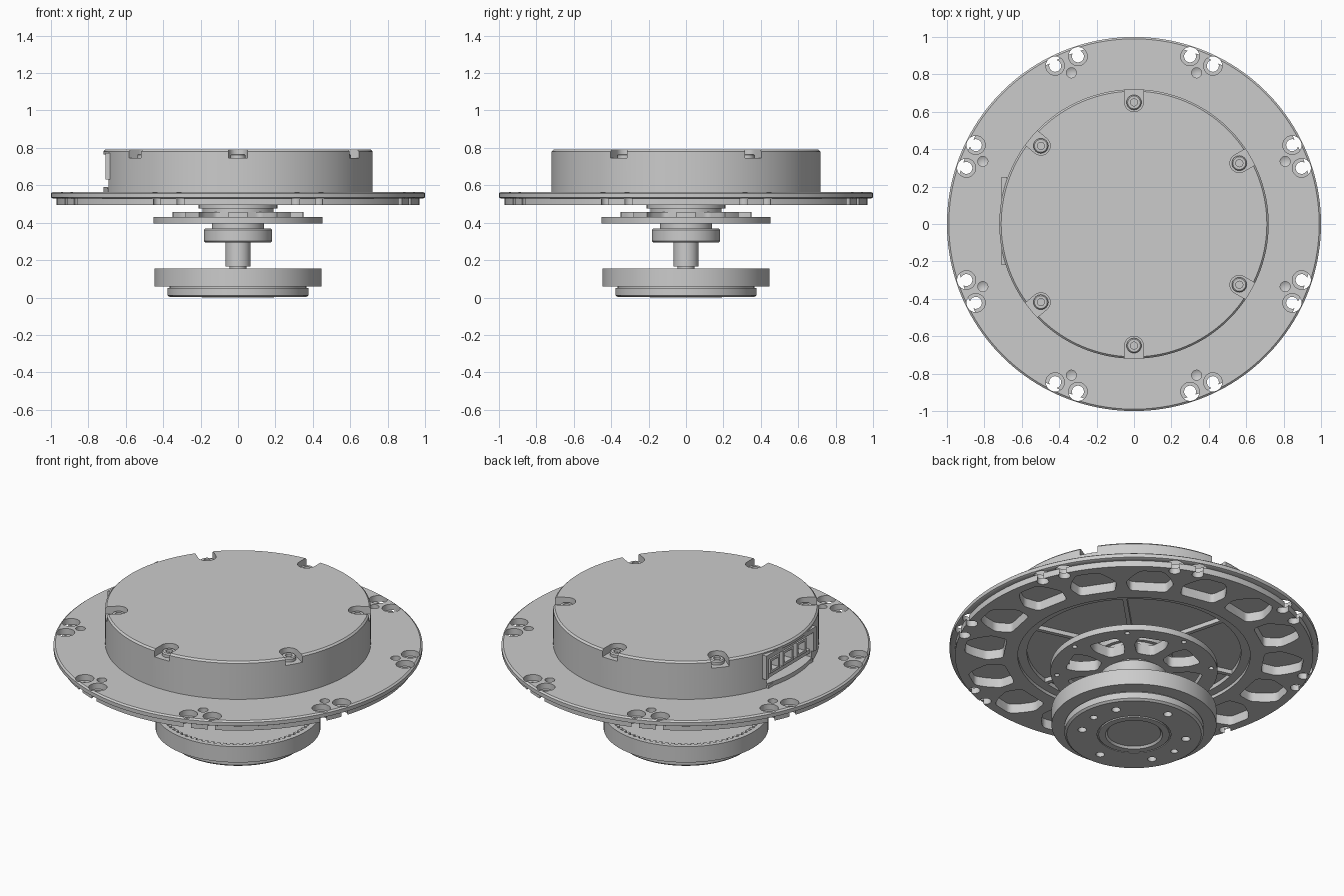
import bpy, bmesh, math
from mathutils import Matrix, Vector

cube = bpy.data.objects.get("Cube")
if cube:
    bpy.data.objects.remove(cube, do_unlink=True)

metal = bpy.data.materials.new("light_grey_metal")
metal.use_nodes = True
grey = (0.6, 0.6, 0.6, 1)
metal.diffuse_color = grey
metal.node_tree.nodes["Principled BSDF"].inputs["Base Color"].default_value = grey


# ---- helpers ----
def polar(r, deg, z=0.0):
    a = math.radians(deg)
    return Vector((r * math.cos(a), r * math.sin(a), z))


def merge(bm, part, matrix=Matrix()):
    bmesh.ops.transform(part, matrix=matrix, verts=part.verts)
    bmesh.ops.recalc_face_normals(part, faces=part.faces)
    temp = bpy.data.meshes.new("temp")
    part.to_mesh(temp)
    part.free()
    bm.from_mesh(temp)
    bpy.data.meshes.remove(temp)


def lathe(bm, profile, at=(0, 0, 0), steps=128):
    part = bmesh.new()
    vs = [part.verts.new((r, 0, z)) for r, z in profile]
    es = [part.edges.new(p) for p in zip(vs, vs[1:])]
    bmesh.ops.spin(part, geom=vs + es, cent=(0, 0, 0), axis=(0, 0, 1),
                   angle=math.tau, steps=steps)
    bmesh.ops.remove_doubles(part, verts=part.verts, dist=1e-5)
    merge(bm, part, Matrix.Translation(at))


def rod(bm, r, z0, z1, at=(0, 0, 0), steps=24):
    lathe(bm, [(0, z0), (r, z0), (r, z1), (0, z1)], at, steps)


def prism(bm, outline, z0, z1):
    part = bmesh.new()
    low = [part.verts.new((p[0], p[1], z0)) for p in outline]
    high = [part.verts.new((p[0], p[1], z1)) for p in outline]
    part.faces.new(low[::-1])
    part.faces.new(high)
    for i in range(len(low)):
        part.faces.new((low[i - 1], low[i], high[i], high[i - 1]))
    merge(bm, part)


def rounded(points, size):
    # replace each corner by a short quadratic curve
    out = []
    for i, p in enumerate(points):
        a = p + (points[i - 1] - p).normalized() * size
        b = p + (points[(i + 1) % len(points)] - p).normalized() * size
        for t in (0, .25, .5, .75, 1):
            out.append(a * (1 - t) ** 2 + p * 2 * t * (1 - t) + b * t * t)
    return out


def sector(bm, centre, corners, z0, z1, size):
    right = [polar(r, centre - half) for r, half in corners]
    left = [polar(r, centre + half) for r, half in reversed(corners)]
    prism(bm, rounded(right + left, size), z0, z1)


def box(bm, lo, hi, turn=0):
    part = bmesh.new()
    bmesh.ops.create_cube(part, size=1)
    lo, hi = Vector(lo), Vector(hi)
    merge(bm, part, Matrix.Rotation(math.radians(turn), 4, 'Z')
          @ Matrix.Translation((lo + hi) / 2) @ Matrix.Diagonal((*(hi - lo), 1)))


def add_object(bm, name):
    mesh = bpy.data.meshes.new(name)
    bm.to_mesh(mesh)
    bm.free()
    mesh.materials.append(metal)
    obj = bpy.data.objects.new(name, mesh)
    bpy.context.collection.objects.link(obj)
    return obj


def cut(obj, cutter):
    # take the first solver that leaves a whole, more detailed body
    tool = add_object(cutter, obj.name + "_cutter")
    tool.hide_render = True
    mod = obj.modifiers.new("cut", 'BOOLEAN')
    mod.operation = 'DIFFERENCE'
    mod.object = tool
    before = len(obj.data.polygons)
    for solver in ('MANIFOLD', 'EXACT', 'FLOAT'):
        mod.solver = solver
        graph = bpy.context.evaluated_depsgraph_get()
        graph.update()
        result = bpy.data.meshes.new_from_object(obj.evaluated_get(graph))
        if len(result.polygons) > before:
            obj.data = result
            break
    obj.modifiers.remove(mod)
    bpy.data.objects.remove(tool, do_unlink=True)


def finish(bm, name, *cutters):
    obj = add_object(bm, name)
    for cutter in cutters:
        cut(obj, cutter)
    bpy.ops.object.select_all(action='DESELECT')
    bpy.context.view_layer.objects.active = obj
    obj.select_set(True)
    bpy.ops.object.shade_smooth_by_angle(angle=math.radians(30))


# ---- round housing with screw slots, flat side and connector bay ----
housing, slots, flat, bay = (bmesh.new() for _ in range(4))
lathe(housing, [(0, .79), (.71, .79), (.72, .78), (.72, .56), (0, .56)], steps=160)
screw_angles = (30, 90, 140, 220, 270, 330)
for a in screw_angles:
    slot = [polar(.05, t) + Vector((.65, 0, 0)) for t in range(90, 271, 15)]
    slot += [Vector((.8, -.05, 0)), Vector((.8, .05, 0))]
    turn = Matrix.Rotation(math.radians(a), 3, 'Z')
    prism(slots, [turn @ p for p in slot], .745, .85)
box(flat, (-.8, -.4, .5), (-.688, .4, .85))
box(bay, (-.75, -.2, .59), (-.58, .22, .765))
finish(housing, "housing", slots, flat, bay)

# ---- mounting flange ----
flange, pockets, bolts = (bmesh.new() for _ in range(3))
lathe(flange, [(0, .565), (.99, .565), (1, .557), (1, .535), (.99, .53), (.97, .53),
               (.97, .495), (.63, .495), (.63, .515), (.58, .515), (.58, .54), (0, .54)],
      steps=160)
for k in range(16):
    sector(pockets, 11.25 + 22.5 * k, [(.71, 8), (.8, 9.4), (.87, 6.5), (.92, 3.8)],
           .45, .55, .022)
# counterbored bolt holes and blind pin holes
for k in range(8):
    a = 22.5 + 45 * k
    for d in (-4, 4):
        lathe(bolts, [(0, .4), (.032, .4), (.032, .53), (.05, .53), (.05, .6), (0, .6)],
              polar(.945, a + d), 24)
    lathe(bolts, [(0, .525), (.027, .54), (.027, .6), (0, .6)], polar(.875, a), 20)
finish(flange, "mounting_flange", pockets, bolts)

# ---- cover screws ----
screws = bmesh.new()
for a in screw_angles:
    lathe(screws, [(0, .74), (.04, .74), (.04, .762), (.034, .768), (.019, .768),
                   (.019, .752), (0, .752)], polar(.65, a), 24)
finish(screws, "cover_screws")

# ---- connector bay parts ----
frame = bmesh.new()
box(frame, (-.708, -.22, .745), (-.68, .25, .772))
for y in (-.22, .225):
    box(frame, (-.708, y, .63), (-.68, y + .025, .75))
box(frame, (-.7, -.2, .56), (-.67, .22, .583))
finish(frame, "connector_frame")
sockets, holes = bmesh.new(), bmesh.new()
for y, w in ((-.16, .09), (-.04, .1), (.09, .09)):
    box(sockets, (-.685, y, .635), (-.57, y + w, .72))
    box(holes, (-.7, y + .015, .65), (-.63, y + w - .015, .705))
finish(sockets, "connector_sockets", holes)
board = bmesh.new()
box(board, (-.68, -.2, .612), (-.57, .22, .635))
finish(board, "connector_board")

# ---- ribs and centre boss under the housing ----
ribs = bmesh.new()
for k in range(6):
    box(ribs, (.2, -.012, .515), (.6, .012, .545), 45 + 60 * k)
finish(ribs, "underside_ribs")
boss = bmesh.new()
lathe(boss, [(0, .545), (.21, .545), (.21, .475), (.14, .475), (.14, .45), (0, .45)])
finish(boss, "centre_boss")

# ---- spoked carrier plate ----
plate, windows = bmesh.new(), bmesh.new()
lathe(plate, [(0, .395), (.453, .395), (.453, .43), (.35, .43),
              (.35, .457), (.19, .457), (.19, .477), (0, .477)])
for k in range(8):
    sector(windows, 22.5 + 45 * k, [(.2, 13), (.3, 17), (.375, 13)], .35, .47, .025)
    rod(windows, .014, .35, .5, polar(.42, 45 * k), 16)
finish(plate, "carrier_plate", windows)

# ---- bearing and shaft ----
bearing = bmesh.new()
lathe(bearing, [(0, .398), (.14, .398), (.14, .37), (.175, .37), (.183, .362),
                (.183, .303), (.175, .295), (0, .295)], steps=64)
finish(bearing, "bearing")
shaft = bmesh.new()
lathe(shaft, [(0, .3), (.067, .3), (.067, .165), (.045, .165), (.045, .07), (0, .07)],
      steps=48)
finish(shaft, "shaft")

# ---- output hub with internal ring gear ----
ring, holes = bmesh.new(), bmesh.new()
lathe(ring, [(0, .07), (.42, .07), (.42, .155), (.447, .155), (.447, .06),
             (.365, .06), (.365, .05), (.377, .05), (.377, .012),
             (.365, .002), (.2, .002), (.2, .008), (.192, .008), (.192, 0),
             (.155, 0), (.145, .012), (0, .012)])
for k in range(6):
    rod(holes, .024, -.05, .045, polar(.285, 30 + 60 * k), 20)
for a in (0, 180):
    rod(holes, .02, -.05, .045, polar(.285, a), 20)
finish(ring, "output_hub", holes)
teeth = bmesh.new()
for k in range(72):
    box(teeth, (.398, -.009, .068), (.424, .009, .152), 5 * k)
finish(teeth, "ring_gear_teeth")
